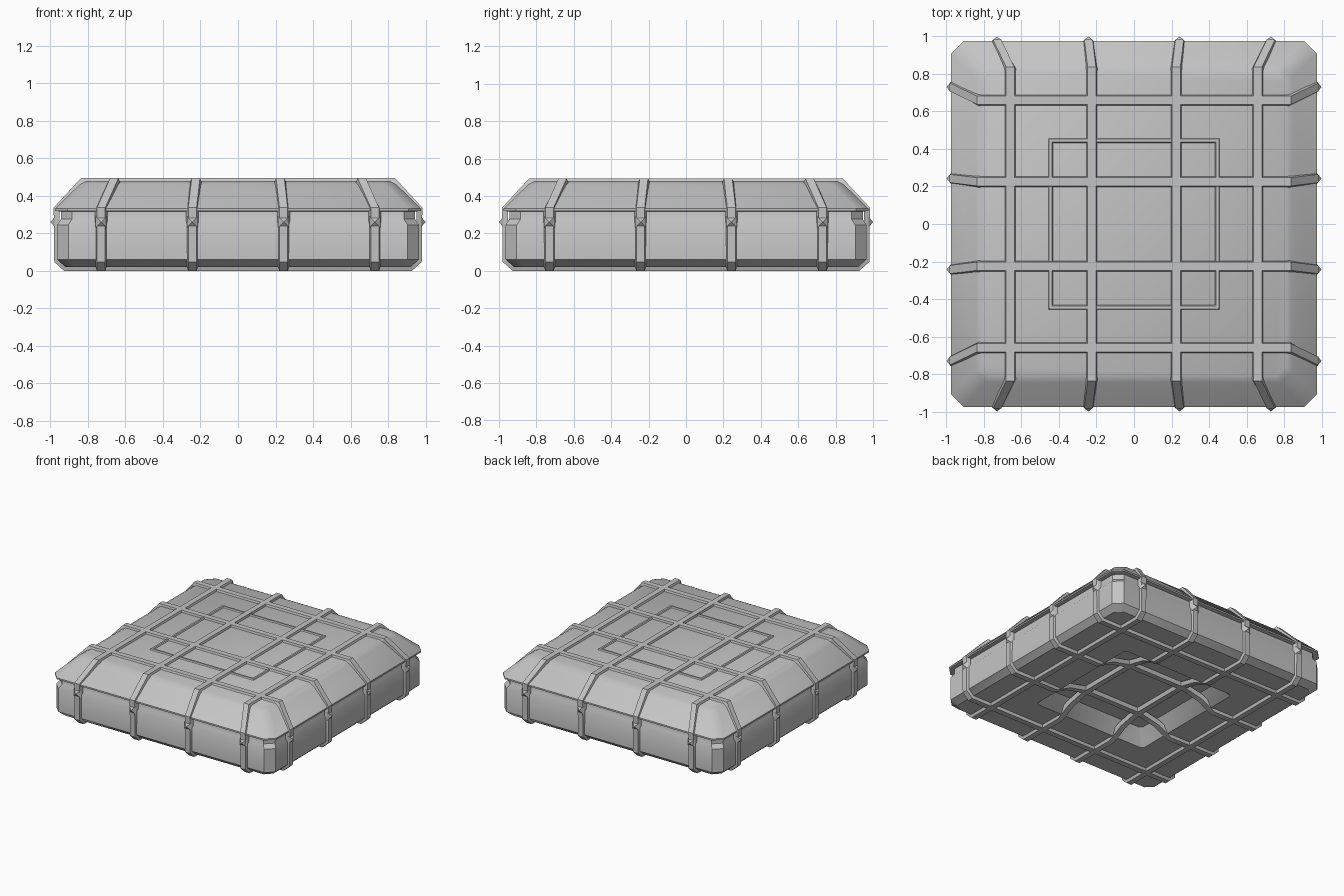
import bpy, bmesh, math
from mathutils import Vector, Matrix

if "Cube" in bpy.data.objects:
    bpy.data.objects.remove(bpy.data.objects["Cube"])

grey = bpy.data.materials.new("plain_grey")
grey.use_nodes = True
colour = (0.55, 0.55, 0.55, 1)
grey.diffuse_color = colour
grey.node_tree.nodes["Principled BSDF"].inputs["Base Color"].default_value = colour


def finish(bm, name, angle=35):
    bmesh.ops.recalc_face_normals(bm, faces=bm.faces)
    mesh = bpy.data.meshes.new(name)
    bm.to_mesh(mesh)
    bm.free()
    mesh.materials.append(grey)
    obj = bpy.data.objects.new(name, mesh)
    bpy.context.collection.objects.link(obj)
    bpy.ops.object.select_all(action='DESELECT')
    obj.select_set(True)
    bpy.context.view_layer.objects.active = obj
    bpy.ops.object.shade_smooth_by_angle(angle=math.radians(angle))
    return obj


def bridge(bm, a, b):
    for i in range(len(a)):
        j = (i + 1) % len(a)
        bm.faces.new((a[i], a[j], b[j], b[i]))


def ring(bm, half, cut, z):
    """Square ring with cut corners."""
    k = half - cut
    pts = [(half, -k), (half, k), (k, half), (-k, half),
           (-half, k), (-half, -k), (-k, -half), (k, -half)]
    return [bm.verts.new((x, y, z)) for x, y in pts]


def loft(name, rows):
    bm = bmesh.new()
    rings = [ring(bm, *r) for r in rows]
    for a, b in zip(rings, rings[1:]):
        bridge(bm, a, b)
    bm.faces.new(rings[0])
    bm.faces.new(rings[-1])
    return finish(bm, name)


# Tray with a sunken underside, and lid with sloping sides
loft("tray", [(0.42, 0.02, 0.13), (0.50, 0.02, 0.025), (0.92, 0.05, 0.025),
              (0.965, 0.06, 0.065), (0.965, 0.06, 0.25),
              (0.945, 0.06, 0.28), (0.945, 0.06, 0.33)])
loft("lid", [(0.94, 0.06, 0.32), (0.975, 0.065, 0.325), (0.975, 0.065, 0.337),
             (0.845, 0.06, 0.465), (0.81, 0.05, 0.484)])


def strap(name, top, low, sag, along_x):
    """Closed band wrapped round the whole case."""
    half = [(0.83, 0.481, top), (0.965, 0.335, low), (0.962, 0.06, low), (0.92, 0.022, low)]
    if sag:
        half += [(0.54, 0.022, low), (0.42, 0.085, low), (0.26, 0.12, low)]
    path = half + [(-a, z, l) for a, z, l in reversed(half)]
    n = len(path)
    bm = bmesh.new()
    rings = []
    for i, (a, z, l) in enumerate(path):
        p = Vector((a, z))
        before = (p - Vector(path[i - 1][:2])).normalized()
        after = (Vector(path[(i + 1) % n][:2]) - p).normalized()
        t = (before + after).normalized()
        out = Vector((-t.y, t.x)) / max(t.dot(after), 0.5)
        row = []
        for side, lift in ((-0.033, -0.012), (-0.022, 0.018), (0.022, 0.018), (0.033, -0.012)):
            q = p + out * lift
            row.append(bm.verts.new((q.x, l + side, q.y) if along_x else (l + side, q.x, q.y)))
        rings.append(row)
    for i in range(n):
        bridge(bm, rings[i], rings[(i + 1) % n])
    return finish(bm, name, 30)


# Straps in both directions, with the outer pair flaring down the lid
for along_x, tag in ((True, "cross"), (False, "length")):
    for i, (top, low) in enumerate(((-0.66, -0.73), (-0.225, -0.243), (0.225, 0.243), (0.66, 0.73))):
        strap(f"{tag}_strap_{i + 1}", top, low, abs(low) < 0.5, along_x)

# Pointed studs where each strap meets the seam
for turn in range(4):
    for i, pos in enumerate((-0.73, -0.243, 0.243, 0.73)):
        bm = bmesh.new()
        base = [bm.verts.new((0.975, pos + dy, 0.265 + dz))
                for dy, dz in ((-0.03, -0.03), (0.03, -0.03), (0.03, 0.03), (-0.03, 0.03))]
        tip = bm.verts.new((1.0, pos, 0.265))
        for k in range(4):
            bm.faces.new((base[k], base[(k + 1) % 4], tip))
        bm.faces.new(base)
        bmesh.ops.rotate(bm, verts=bm.verts, matrix=Matrix.Rotation(turn * math.pi / 2, 3, 'Z'))
        finish(bm, f"stud_{turn + 1}_{i + 1}")

# Thin square moulding on the lid
bm = bmesh.new()
rows = [ring(bm, h, 0.003, z) for h, z in ((0.46, 0.478), (0.452, 0.493), (0.438, 0.493), (0.43, 0.478))]
for i in range(4):
    bridge(bm, rows[i], rows[(i + 1) % 4])
finish(bm, "lid_moulding", 30)

# Settle the lowest points on the ground
bpy.context.view_layer.update()
parts = [o for o in bpy.context.scene.objects if o.type == 'MESH']
lowest = min(v.co.z for o in parts for v in o.data.vertices)
for o in parts:
    o.data.transform(Matrix.Translation((0, 0, -lowest)))
